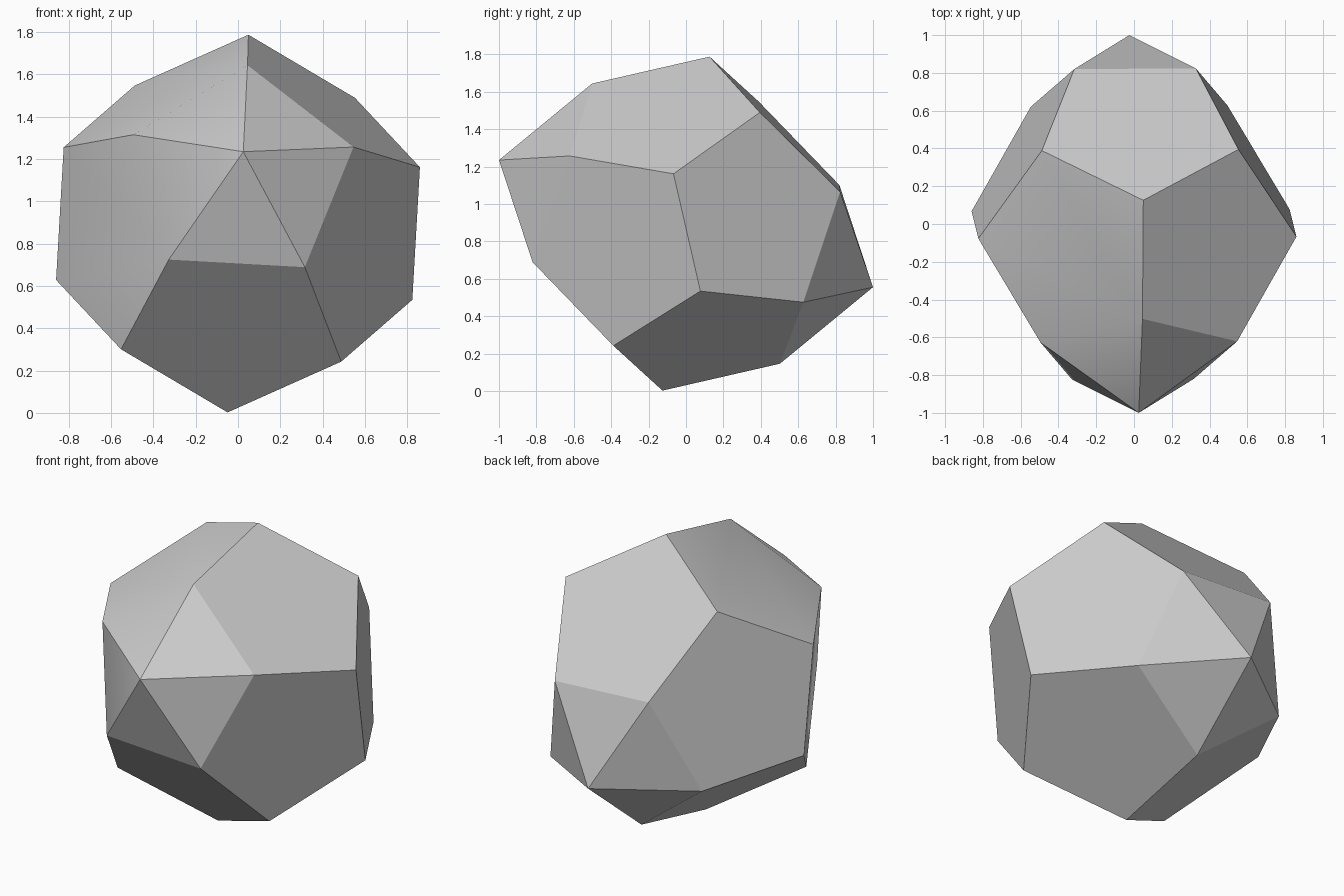
import bpy
import bmesh
from math import cos, sin, radians, tau
from mathutils import Vector, Matrix

cube = bpy.data.objects.get("Cube")
if cube:
    bpy.data.objects.remove(cube, do_unlink=True)

EDGE = 0.6443
CENTRE = Vector((0, 0, 0.895))

# Frame of the solid: pyramid axis, and direction of one base corner
axis = Vector((0.025, -1, 0.34)).normalized()
corner = Vector((0.028, 0.178, 0.52))
corner = (corner - axis * corner.dot(axis)).normalized()
frame = Matrix((corner, axis.cross(corner), axis)).transposed()

# Half of the corners: two rings of a regular dodecahedron and one pyramid tip
half = [Vector((0, 0, 1.6392))]
for radius, height in ((0.8507, 1.1135), (1.3764, 0.2629)):
    for k in range(5):
        a = tau * k / 5
        half.append(Vector((radius * cos(a), radius * sin(a), height)))

# The other half mirrors through the centre; the hull joins them
bm = bmesh.new()
for p in half:
    for side in (1, -1):
        bm.verts.new(frame @ (p * EDGE * side) + CENTRE)
bmesh.ops.convex_hull(bm, input=bm.verts)
bmesh.ops.dissolve_limit(bm, angle_limit=radians(5), verts=bm.verts, edges=bm.edges)
bmesh.ops.recalc_face_normals(bm, faces=bm.faces)

# Crisp edges, except the two soft pyramid base edges on the front at -x
for face in bm.faces:
    face.smooth = True
for edge in bm.edges:
    middle = (edge.verts[0].co + edge.verts[1].co) / 2
    shallow = edge.calc_face_angle() < radians(30)
    edge.smooth = shallow and middle.x < -0.1 and middle.y < 0 and middle.z > 0.8

mesh = bpy.data.meshes.new("faceted_solid")
bm.to_mesh(mesh)
bm.free()

# Plain grey material
grey = bpy.data.materials.new("light grey")
grey.use_nodes = True
colour = (0.6, 0.6, 0.6, 1)
grey.diffuse_color = colour
grey.node_tree.nodes["Principled BSDF"].inputs["Base Color"].default_value = colour
mesh.materials.append(grey)

solid = bpy.data.objects.new("faceted_solid", mesh)
bpy.context.collection.objects.link(solid)
